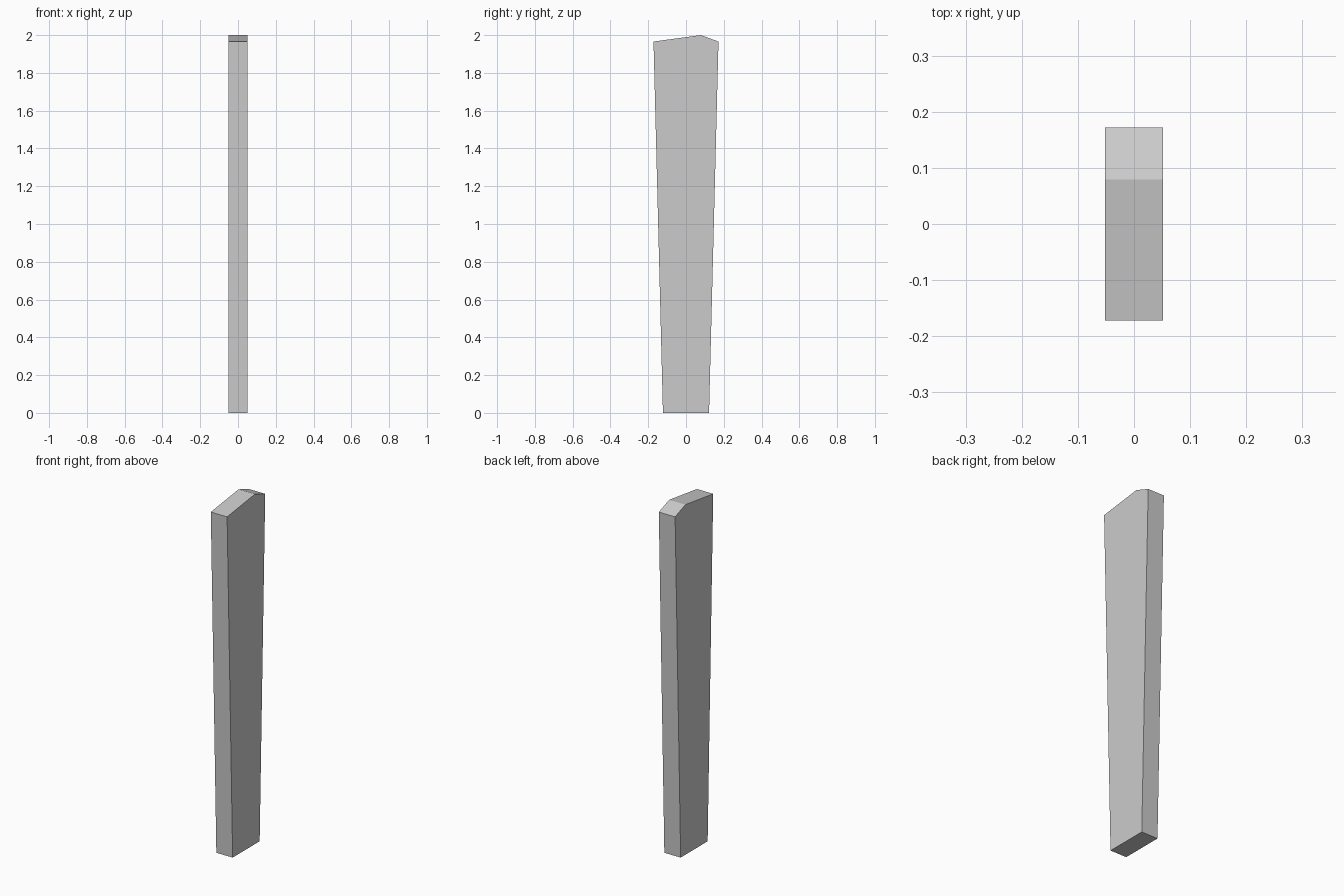
import bpy, bmesh

if "Cube" in bpy.data.objects:
    bpy.data.objects.remove(bpy.data.objects["Cube"])

# Side profile (y, z): tapered plank with an off-centre peaked top
profile = [(-0.122, 0), (0.122, 0), (0.172, 1.966), (0.079, 2.0), (-0.172, 1.966)]
half_thickness = 0.0515

# Extrude the profile through the plank's thickness
bm = bmesh.new()
face = bm.faces.new([bm.verts.new((-half_thickness, y, z)) for y, z in profile])
ext = bmesh.ops.extrude_face_region(bm, geom=[face])
verts = [g for g in ext["geom"] if isinstance(g, bmesh.types.BMVert)]
bmesh.ops.translate(bm, verts=verts, vec=(2 * half_thickness, 0, 0))
bmesh.ops.recalc_face_normals(bm, faces=bm.faces)

mesh = bpy.data.meshes.new("fence_plank")
bm.to_mesh(mesh)
bm.free()
plank = bpy.data.objects.new("fence_plank", mesh)
bpy.context.collection.objects.link(plank)
